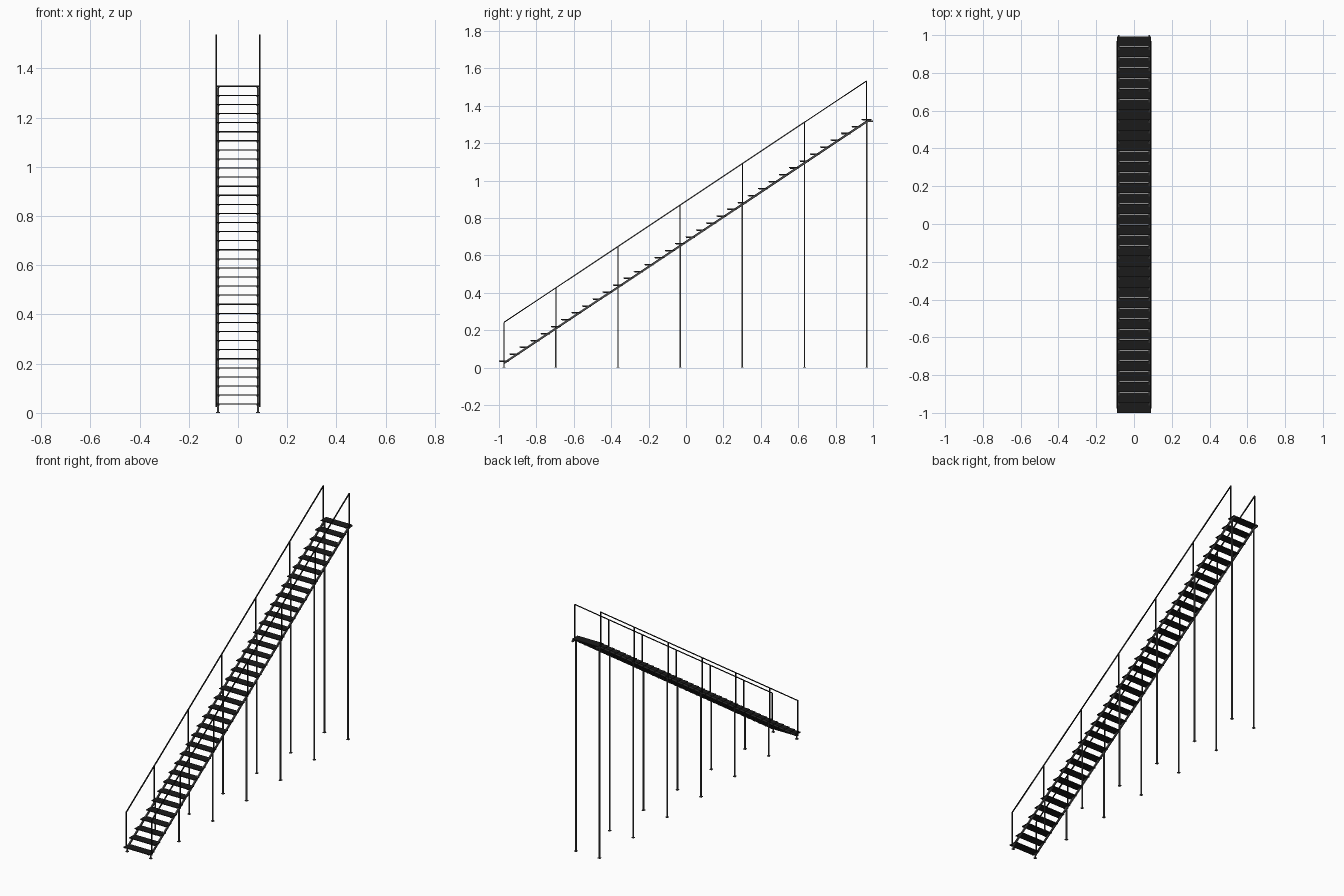
import bpy, bmesh
from mathutils import Vector

cube = bpy.data.objects.get("Cube")
if cube:
    bpy.data.objects.remove(cube, do_unlink=True)

STEPS, RUN, RISE = 36, 0.0554, 0.0369
Y0, Z0 = -0.973, 0.0355
RAIL_HEIGHT = 0.206
POST_STEPS = [0] + list(range(5, STEPS, 6))


def flat_material(name, value):
    mat = bpy.data.materials.new(name)
    mat.use_nodes = True
    color = (value, value, value, 1)
    mat.diffuse_color = color
    mat.node_tree.nodes["Principled BSDF"].inputs["Base Color"].default_value = color
    return mat


black = flat_material("black_metal", 0.0105)
gray = flat_material("dark_gray_steel", 0.075)


def step_at(i):
    return Y0 + i * RUN, Z0 + i * RISE


def finish(name, bm, mat):
    bmesh.ops.recalc_face_normals(bm, faces=bm.faces)
    mesh = bpy.data.meshes.new(name)
    bm.to_mesh(mesh)
    bm.free()
    mesh.materials.append(mat)
    obj = bpy.data.objects.new(name, mesh)
    bpy.context.collection.objects.link(obj)


def box(name, center, size, mat):
    bm = bmesh.new()
    bmesh.ops.create_cube(bm, size=1)
    bmesh.ops.scale(bm, vec=size, verts=bm.verts)
    bmesh.ops.translate(bm, vec=center, verts=bm.verts)
    finish(name, bm, mat)


def side_plate(name, x, width, outline, mat):
    # Extrude a (y, z) outline across x
    bm = bmesh.new()
    face = bm.faces.new([bm.verts.new((x - width / 2, y, z)) for y, z in outline])
    new = bmesh.ops.extrude_face_region(bm, geom=[face])["geom"]
    verts = [v for v in new if isinstance(v, bmesh.types.BMVert)]
    bmesh.ops.translate(bm, vec=(width, 0, 0), verts=verts)
    finish(name, bm, mat)


def upright(name, x, y, bottom, top, width, mat):
    box(name, Vector((x, y, (bottom + top) / 2)), (width, width, top - bottom), mat)


# Treads, each with a bracket under both ends
for i in range(STEPS):
    y, z = step_at(i)
    box(f"tread_{i + 1}", (0, y, z), (0.178, 0.0535, 0.0045), black)
    for side, s in (("left", 1), ("right", -1)):
        box(f"{side}_tread_bracket_{i + 1}", (s * 0.079, y, z - 0.004),
            (0.006, 0.046, 0.004), black)

y_end, z_end = step_at(STEPS - 1)
for side, s in (("left", 1), ("right", -1)):
    # Sloping stringer with a short level lug at the top
    top, bottom = -0.005, -0.018
    side_plate(f"{side}_stringer", s * 0.082, 0.008, [
        (Y0, Z0 + bottom), (y_end + 0.008, z_end + bottom + 0.004),
        (1.0, z_end - 0.014), (1.0, z_end + top), (y_end, z_end + top),
        (Y0, Z0 + top)], gray)

    # Handrail
    low, high = Z0 + RAIL_HEIGHT, z_end + RAIL_HEIGHT
    t = 0.0035
    side_plate(f"{side}_handrail", s * 0.089, 0.006, [
        (Y0, low - t), (y_end, high - t), (y_end, high + t), (Y0, low + t)], black)

    # Railing posts, support legs and foot plates
    for n, i in enumerate(POST_STEPS, 1):
        y, z = step_at(i)
        upright(f"{side}_railing_post_{n}", s * 0.089, y, z - 0.012, z + RAIL_HEIGHT, 0.006, black)
        upright(f"{side}_support_leg_{n}", s * 0.081, y, 0, z - 0.006, 0.007, gray)
        box(f"{side}_foot_plate_{n}", (s * 0.081, y, 0.002), (0.015, 0.015, 0.004), gray)
